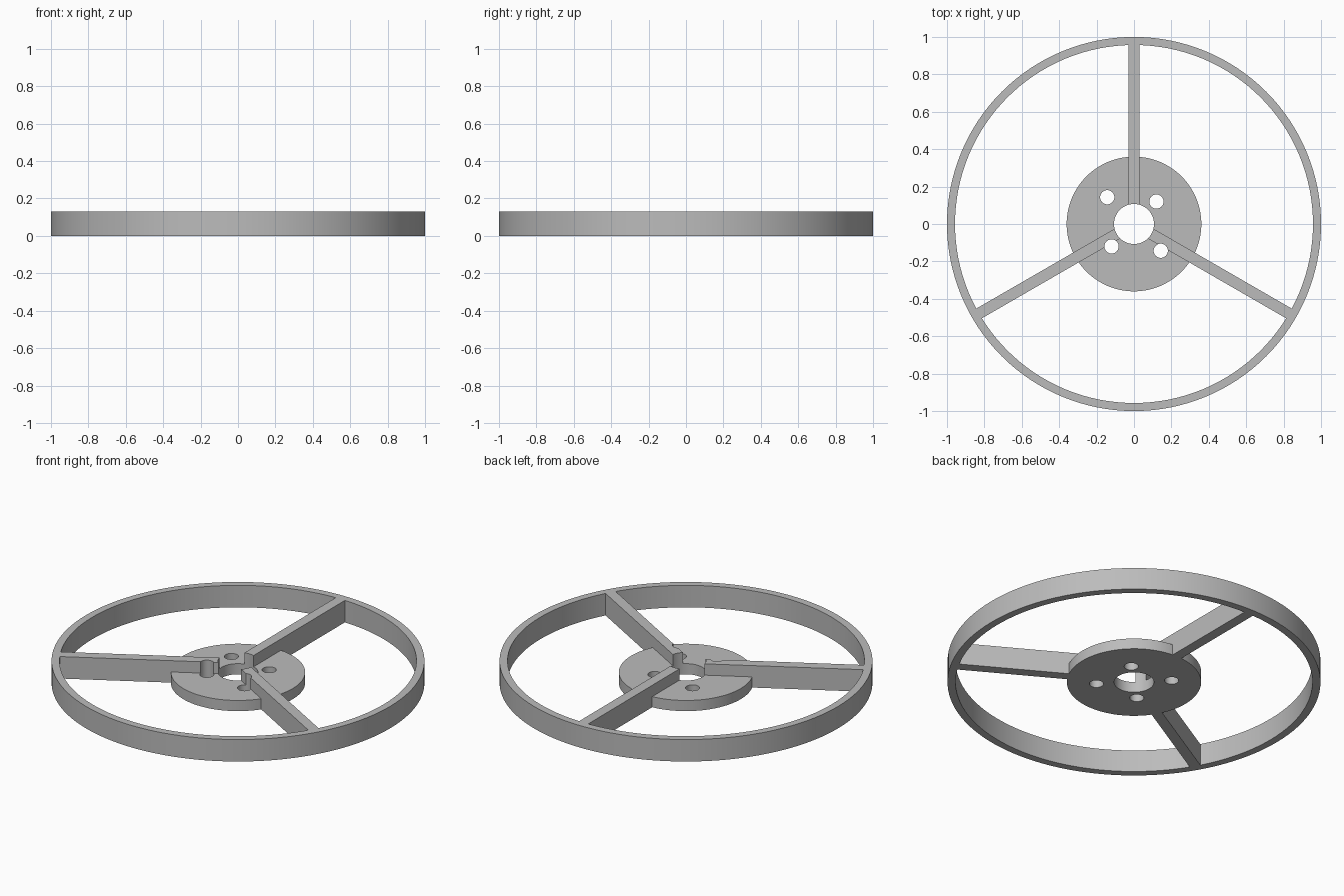
import bpy, math
from mathutils import Matrix

if "Cube" in bpy.data.objects:
    bpy.data.objects.remove(bpy.data.objects["Cube"])

HEIGHT = 0.13
HUB_HEIGHT = 0.063

grey = bpy.data.materials.new("grey")
grey.diffuse_color = (0.5, 0.5, 0.5, 1)
grey.use_nodes = True
grey.node_tree.nodes["Principled BSDF"].inputs["Base Color"].default_value = grey.diffuse_color


def cylinder(name, radius, z0, z1, x=0, y=0, sides=128):
    bpy.ops.mesh.primitive_cylinder_add(vertices=sides, radius=radius, depth=z1 - z0,
                                        location=(x, y, (z0 + z1) / 2))
    ob = bpy.context.object
    ob.name = name
    ob.data.materials.append(grey)
    return ob


def combine(target, tool, operation):
    """Apply a boolean and drop the tool object."""
    mod = target.modifiers.new(operation, 'BOOLEAN')
    mod.operation = operation
    mod.solver = 'EXACT'
    mod.object = tool
    bpy.context.view_layer.objects.active = target
    bpy.ops.object.modifier_apply(modifier=mod.name)
    bpy.data.objects.remove(tool)


# Outer rim: a thin-walled hoop
wheel = cylinder("spoked_wheel", 1.0, 0, HEIGHT)
combine(wheel, cylinder("rim_cutter", 0.957, -0.1, 0.3), 'DIFFERENCE')

# Hub disc, half as tall as the rim
hub = cylinder("hub", 0.36, 0, HUB_HEIGHT)

# Three full-height spokes joined to the hub and the rim
for i in range(3):
    bpy.ops.mesh.primitive_cube_add(size=1)
    spoke = bpy.context.object
    spoke.name = "spoke"
    spoke.data.materials.append(grey)
    shape = (Matrix.Rotation(math.radians(90 + 120 * i), 4, 'Z')
             @ Matrix.Translation((0.515, 0, HEIGHT / 2))
             @ Matrix.Diagonal((0.93, 0.06, HEIGHT, 1)))
    spoke.data.transform(shape)
    combine(hub, spoke, 'UNION')
combine(wheel, hub, 'UNION')

# Shaft bore and four bolt holes cut through hub and spokes
combine(wheel, cylinder("bore_cutter", 0.107, -0.1, 0.3, sides=64), 'DIFFERENCE')
for x, y in ((0.12, 0.12), (-0.143, 0.143), (-0.12, -0.12), (0.143, -0.143)):
    combine(wheel, cylinder("bolt_cutter", 0.038, -0.1, 0.3, x, y, 32), 'DIFFERENCE')

# Smooth round walls, sharp corners
bpy.ops.object.select_all(action='DESELECT')
wheel.select_set(True)
bpy.context.view_layer.objects.active = wheel
bpy.ops.object.shade_smooth_by_angle(angle=math.radians(30))
